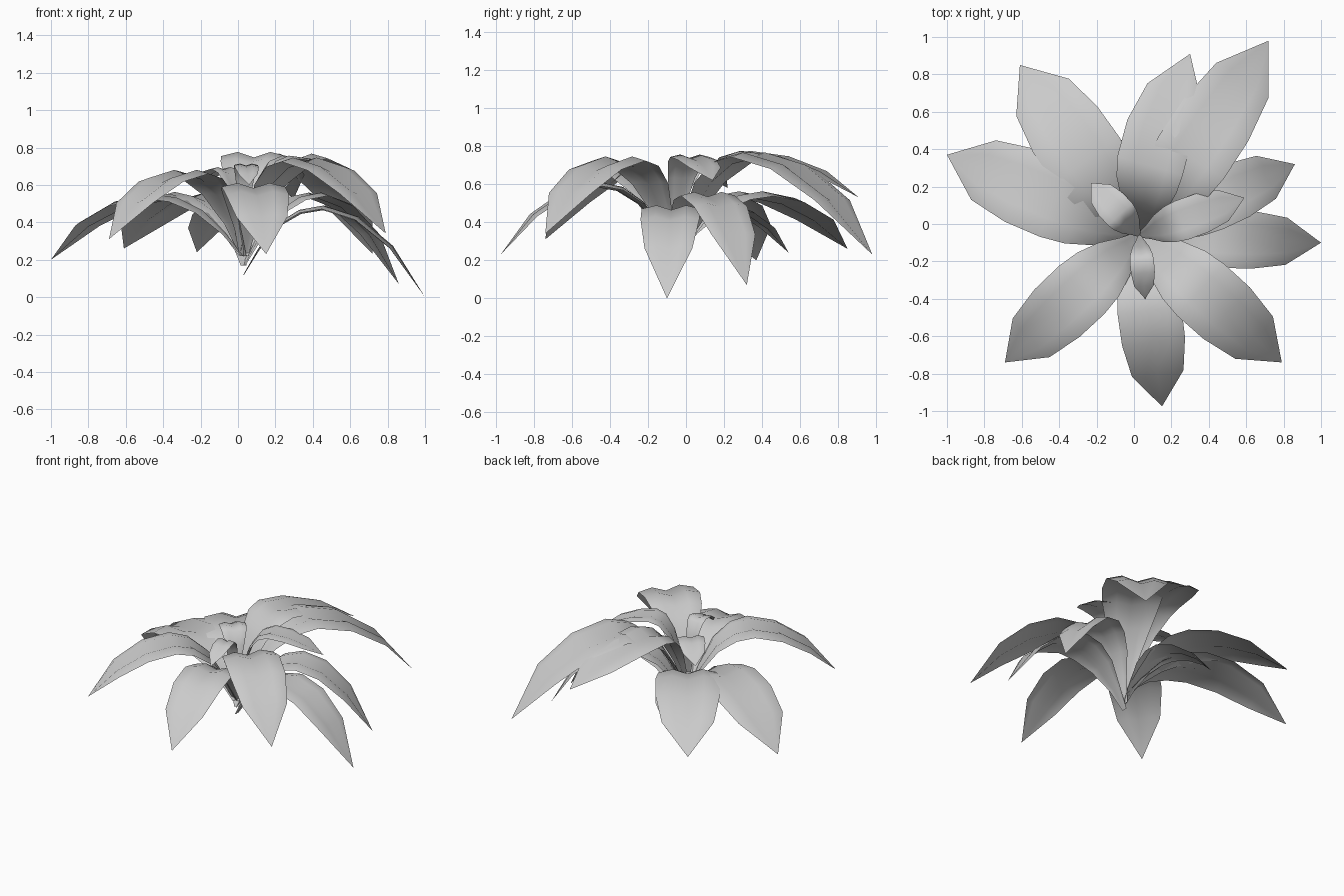
import bpy, bmesh
from mathutils import Vector
from math import sin, pi

if "Cube" in bpy.data.objects:
    bpy.data.objects.remove(bpy.data.objects["Cube"])

ROOT = Vector((0.03, -0.06, 0))

# per leaf: tip x, y, z, arch height, half width, base height, arch position, sideways bow
LEAVES = [
    (-1.00, 0.37, 0.20, 0.54, 0.205, 0.22, 0.44, 0),
    (-0.61, 0.85, 0.26, 0.55, 0.205, 0.22, 0.44, 0),
    (0.30, 0.91, 0.53, 0.765, 0.175, 0.25, 0.37, 0.05),
    (0.72, 0.98, 0.23, 0.755, 0.200, 0.22, 0.40, 0),
    (0.86, 0.32, 0.07, 0.55, 0.150, 0.17, 0.46, 0),
    (1.00, -0.10, 0.00, 0.48, 0.150, 0.12, 0.44, 0),
    (0.79, -0.74, 0.34, 0.735, 0.180, 0.25, 0.43, 0),
    (0.15, -0.975, 0.23, 0.60, 0.165, 0.22, 0.44, 0),
    (-0.69, -0.74, 0.31, 0.67, 0.170, 0.22, 0.43, 0),
    (-0.22, 0.54, 0.24, 0.48, 0.120, 0.17, 0.46, 0),
    (0.59, 0.14, 0.62, 0.75, 0.105, 0.30, 0.40, 0),
    (-0.23, 0.22, 0.58, 0.69, 0.085, 0.30, 0.40, 0),
    (0.06, -0.40, 0.60, 0.71, 0.062, 0.30, 0.40, 0),
]

# base to arch: distance, height, width
RISE = [(0, 0, 0.14), (0.19, 0.38, 0.36), (0.43, 0.74, 0.72), (0.71, 0.94, 0.95)]
# arch to tip: distance, fall, width
FALL = [(0, 0, 1.04), (0.33, 0.12, 1.03), (0.67, 0.44, 0.84), (1, 1, 0)]
# across the leaf: side position, offset along the normal (grooved midrib)
ACROSS = [(-1, -0.06), (-0.5, 0.06), (0, -0.10), (0.5, 0.06), (1, -0.06)]


def make_leaf(name, x, y, tip_z, top_z, half, base_z, peak, bow):
    span = Vector((x, y, 0)) - ROOT
    out = span.normalized()
    side = Vector((-out.y, out.x, 0))
    path = [(t * peak, base_z + (top_z - base_z) * h, w) for t, h, w in RISE]
    path += [(peak + (1 - peak) * t, top_z + (tip_z - top_z) * f, w)
             for t, f, w in FALL]
    pts = [ROOT + span * t + side * bow * sin(pi * t) + Vector((0, 0, z))
           for t, z, w in path]
    bm = bmesh.new()
    rows = []
    for i, p in enumerate(pts[:-1]):
        tangent = (pts[i + 1] - pts[max(i - 1, 0)]).normalized()
        normal = tangent.cross(side)
        w = half * path[i][2]
        rows.append([bm.verts.new(p + side * s * w + normal * n * w)
                     for s, n in ACROSS])
    for a, b in zip(rows, rows[1:]):
        for j in range(4):
            bm.faces.new((a[j + 1], a[j], b[j], b[j + 1]))
    tip = bm.verts.new(pts[-1])
    for j in range(4):
        bm.faces.new((rows[-1][j + 1], rows[-1][j], tip))
    bm.normal_update()
    if sum(f.normal.z for f in bm.faces) < 0:
        bmesh.ops.reverse_faces(bm, faces=bm.faces[:])
    mesh = bpy.data.meshes.new(name)
    bm.to_mesh(mesh)
    bm.free()
    mesh.shade_smooth()
    obj = bpy.data.objects.new(name, mesh)
    bpy.context.collection.objects.link(obj)


# rosette of outer leaves and three small heart leaves
for i, leaf in enumerate(LEAVES):
    make_leaf(f"{'outer' if i < 10 else 'inner'}_leaf_{i + 1}", *leaf)
